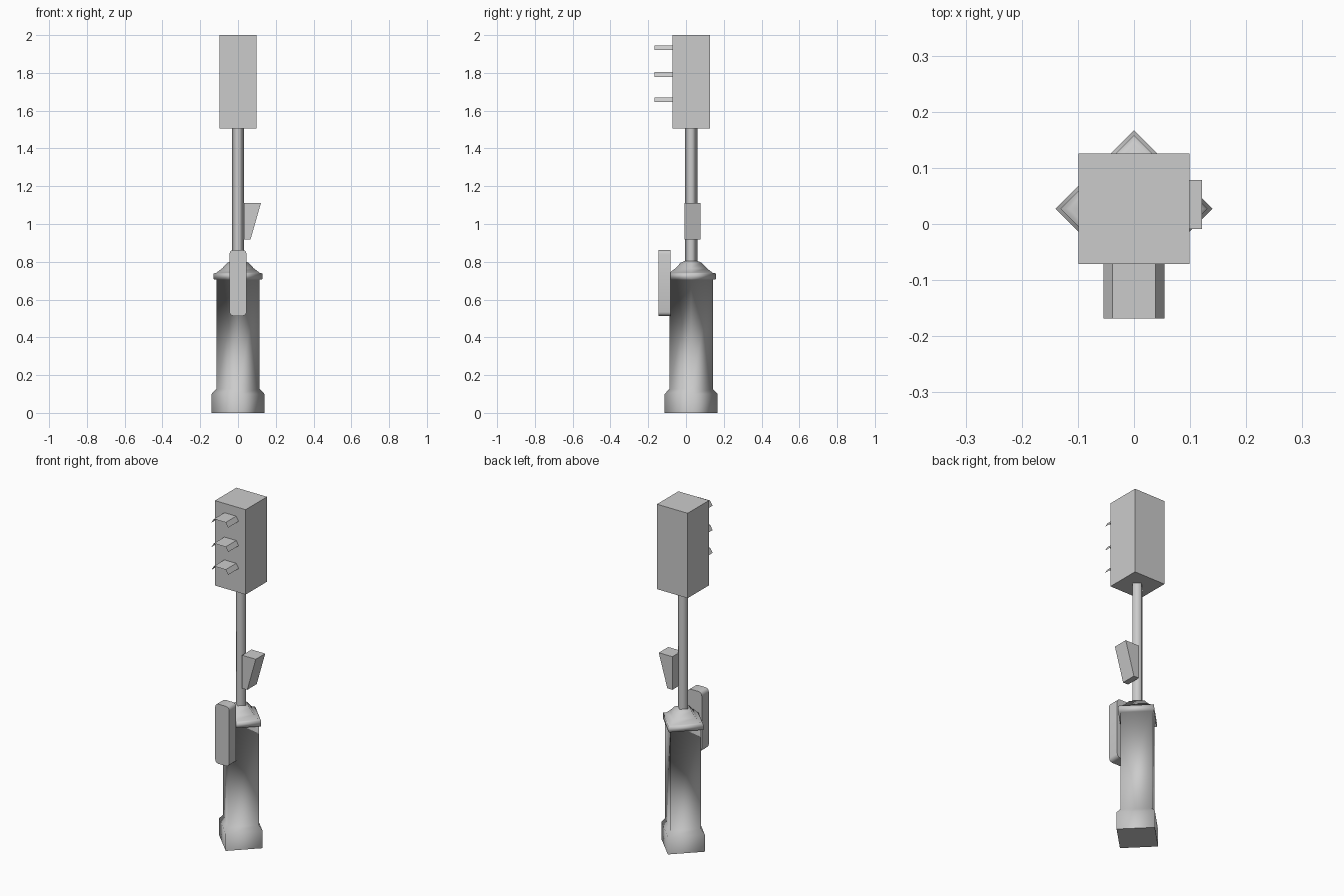
import bpy, bmesh, math

if "Cube" in bpy.data.objects:
    bpy.data.objects.remove(bpy.data.objects["Cube"])

CY = 0.027  # post axis offset in y


def finish(name, bm):
    me = bpy.data.meshes.new(name)
    bm.to_mesh(me)
    bm.free()
    ob = bpy.data.objects.new(name, me)
    bpy.context.collection.objects.link(ob)
    return ob


def lathe4(name, profile):
    """Four-sided turned part, corners on the axes, smooth around and crisp at rings."""
    bm = bmesh.new()
    rings = [[bm.verts.new((r * math.cos(i * math.pi / 2),
                            CY + r * math.sin(i * math.pi / 2), z))
              for i in range(4)] for r, z in profile]
    for a, b in zip(rings, rings[1:]):
        for i in range(4):
            j = (i + 1) % 4
            bm.faces.new((a[i], a[j], b[j], b[i])).smooth = True
    bm.faces.new(rings[0][::-1])
    bm.faces.new(rings[-1])
    for ring in rings:
        for i in range(4):
            e = bm.edges.get((ring[i], ring[(i + 1) % 4]))
            if e.calc_face_angle(0) > math.radians(30):
                e.smooth = False
    return finish(name, bm)


def prism(name, outline, y0, y1):
    """Extrude an x-z outline along y."""
    bm = bmesh.new()
    f = bm.faces.new([bm.verts.new((x, y0, z)) for x, z in outline])
    ext = bmesh.ops.extrude_face_region(bm, geom=[f])
    verts = [v for v in ext["geom"] if isinstance(v, bmesh.types.BMVert)]
    bmesh.ops.translate(bm, verts=verts, vec=(0, y1 - y0, 0))
    bmesh.ops.recalc_face_normals(bm, faces=bm.faces)
    return finish(name, bm)


def rect(x0, x1, z0, z1):
    return [(x0, z0), (x1, z0), (x1, z1), (x0, z1)]


# pedestal with plinth, collar and domed cap
lathe4("pedestal", [(0.14, 0), (0.14, 0.1), (0.115, 0.127), (0.115, 0.705),
                    (0.131, 0.708), (0.131, 0.738), (0.114, 0.742),
                    (0.084, 0.765), (0.055, 0.795), (0.03, 0.806)])

# slim post
lathe4("post", [(0.033, 0.78), (0.033, 1.52)])

# signal housing
prism("signal_housing", rect(-0.099, 0.099, 1.505, 2.0), -0.071, 0.126)

# three folded sheet visors
for n, z in enumerate((1.658, 1.791, 1.933)):
    bm = bmesh.new()
    section = [(-0.054, z - 0.013), (-0.038, z + 0.013),
               (0.038, z + 0.013), (0.054, z - 0.013)]
    rows = [[bm.verts.new((x, y, h)) for x, h in section] for y in (-0.168, -0.071)]
    for i in range(3):
        bm.faces.new((rows[0][i], rows[0][i + 1], rows[1][i + 1], rows[1][i]))
    finish(f"visor_{n + 1}", bm)

# wedge-shaped side box
prism("side_box", [(0.033, 0.917), (0.066, 0.917), (0.121, 1.11), (0.033, 1.11)],
      -0.009, 0.078)

# front plate with rounded corners
R, outline = 0.02, []
for cx, cz, a0 in ((0.025, 0.842, 0), (-0.025, 0.842, 90),
                   (-0.025, 0.534, 180), (0.025, 0.534, 270)):
    for k in range(4):
        a = math.radians(a0 + k * 30)
        outline.append((cx + R * math.cos(a), cz + R * math.sin(a)))
plate = prism("front_plate", outline, -0.146, -0.081)
bpy.context.view_layer.objects.active = plate
plate.select_set(True)
bpy.ops.object.shade_smooth_by_angle(angle=math.radians(35))
